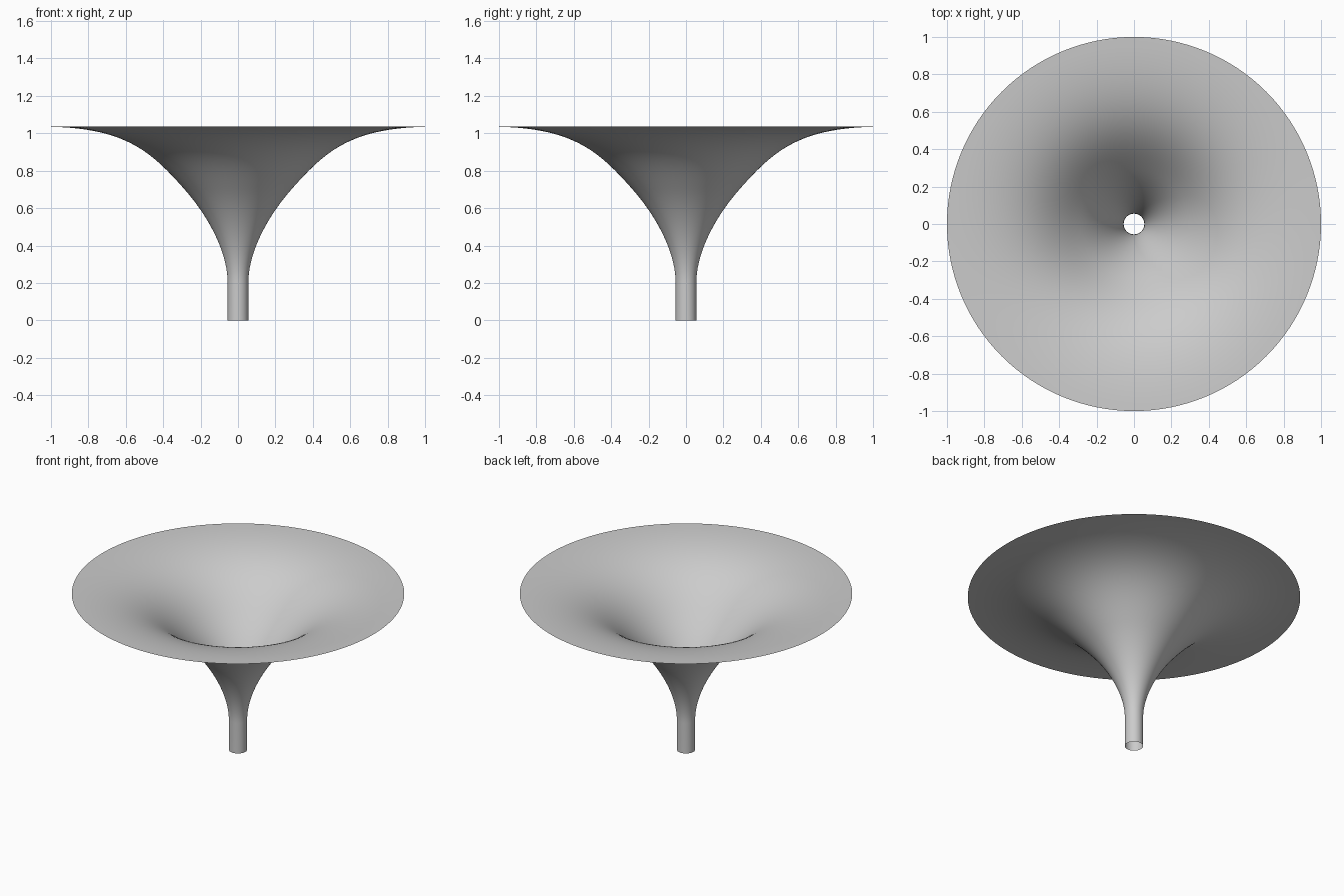
import bpy, bmesh, math
from mathutils import Vector
from mathutils.geometry import interpolate_bezier

cube = bpy.data.objects.get("Cube")
if cube:
    bpy.data.objects.remove(cube, do_unlink=True)

# Flat grey finish
grey = bpy.data.materials.new("light_grey")
grey.use_nodes = True
colour = (0.6, 0.6, 0.6, 1)
grey.diffuse_color = colour
grey.node_tree.nodes["Principled BSDF"].inputs["Base Color"].default_value = colour

# Half profile: straight stem, then a flare that levels out at the rim
STEM_R, STEM_TOP, RIM_Z = 0.055, 0.2, 1.035
knee = Vector((0.29, 0, 0.705))
slope = Vector((0.16, 0, 0.18))
lower = interpolate_bezier(Vector((STEM_R, 0, STEM_TOP)), Vector((STEM_R, 0, 0.36)),
                           knee - slope * 0.85, knee, 20)
upper = interpolate_bezier(knee, knee + slope * 1.1,
                           Vector((0.6, 0, RIM_Z - 0.01)), Vector((1, 0, RIM_Z)), 24)
profile = [Vector((STEM_R, 0, 0))] + lower + upper[1:]

# Revolve the profile into one open, thin surface
bm = bmesh.new()
verts = [bm.verts.new(p) for p in profile]
edges = [bm.edges.new(pair) for pair in zip(verts, verts[1:])]
bmesh.ops.spin(bm, geom=verts + edges, cent=(0, 0, 0), axis=(0, 0, 1),
               angle=math.tau, steps=128, use_merge=True)
bmesh.ops.remove_doubles(bm, verts=bm.verts, dist=0.0001)
bmesh.ops.recalc_face_normals(bm, faces=bm.faces)
for face in bm.faces:
    face.smooth = True
mesh = bpy.data.meshes.new("flared_funnel")
bm.to_mesh(mesh)
bm.free()
mesh.materials.append(grey)
funnel = bpy.data.objects.new("flared_funnel", mesh)
bpy.context.collection.objects.link(funnel)
